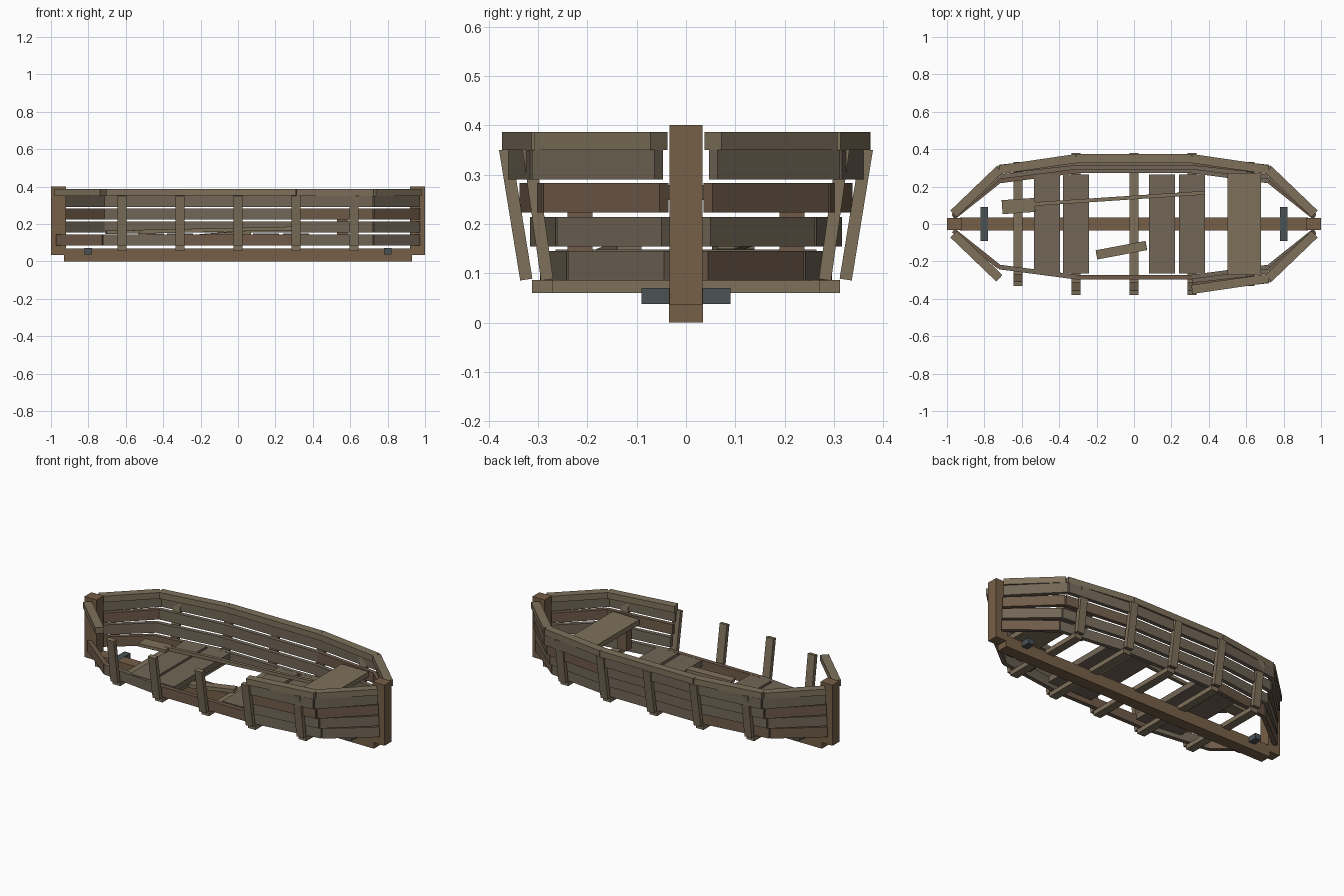
import bpy, math, random
from mathutils import Vector

if "Cube" in bpy.data.objects:
    bpy.data.objects.remove(bpy.data.objects["Cube"])

random.seed(4)


def mat(name, rgb):
    m = bpy.data.materials.new(name)
    m.diffuse_color = (*rgb, 1)
    m.use_nodes = True
    m.node_tree.nodes["Principled BSDF"].inputs["Base Color"].default_value = m.diffuse_color
    return m


LIGHT = mat("light_wood", (0.21, 0.165, 0.105))
WORN = mat("worn_wood", (0.17, 0.135, 0.095))
BROWN = mat("brown_wood", (0.16, 0.105, 0.068))
KEEL = mat("keel_wood", (0.18, 0.115, 0.065))
IRON = mat("iron", (0.07, 0.085, 0.09))


def box(name, center, size, m, rot=(0, 0, 0)):
    bpy.ops.mesh.primitive_cube_add(size=1, location=center, rotation=rot)
    o = bpy.context.object
    o.name = name
    o.scale = size
    o.data.materials.append(m)
    return o


def beam(name, a, b, width, height, m):
    """Level-sided plank running from a to b."""
    a, b = Vector(a), Vector(b)
    d = b - a
    yaw = math.atan2(d.y, d.x)
    pitch = -math.atan2(d.z, d.xy.length)
    return box(name, (a + b) / 2, (d.length, width, height), m, (0, pitch, yaw))


# Keel, end posts and iron straps
box("keel", (0, 0, 0.035), (1.86, 0.07, 0.07), KEEL)
for s, n in ((-1, "stern"), (1, "bow")):
    box(n + "_post", (s * 0.96, 0, 0.218), (0.08, 0.066, 0.365), KEEL)
    box(n + "_iron_strap", (s * 0.80, 0, 0.054), (0.04, 0.18, 0.033), IRON)

# Floor timbers and leaning ribs
for x in (-0.62, -0.31, 0, 0.31, 0.62):
    k = 0.87 if abs(x) > 0.5 else 1.0
    box("floor_timber", (x, 0, 0.073), (0.05, 0.625 * k, 0.027), LIGHT)
    for s in (-1, 1):
        y0, y1 = 0.324 * k, 0.367 * k
        lean = -math.atan2(y1 - y0, 0.265)
        box("rib", (x, s * (y0 + y1) / 2, 0.2195), (0.048, 0.025, 0.268), LIGHT,
            (s * lean, 0, 0))

# Side planks: mid half-width, knuckle half-width, end half-width, mid height
STRAKES = [(0.284, 0.230, 0.035, 0.115), (0.304, 0.252, 0.040, 0.184),
           (0.325, 0.280, 0.045, 0.253), (0.350, 0.304, 0.055, 0.320)]
GUNWALE = (0.350, 0.290, 0.055, 0.3685)


def run(side, profile):
    """Five straight segments from stern to bow."""
    mid, knuckle, end, z = profile
    pts = [(-0.965, end), (-0.72, knuckle), (-0.31, mid),
           (0.31, mid), (0.72, knuckle), (0.965, end)]
    pts = [Vector((x, side * y, z)) for x, y in pts]
    return list(zip(pts, pts[1:]))


for side in (-1, 1):
    for row, profile in enumerate(STRAKES):
        for seg, (a, b) in enumerate(run(side, profile)):
            # the upper front planks are broken away aft of the bow
            if side < 0 and row > 0 and seg < 3:
                continue
            m = random.choice((BROWN, WORN)) if row % 2 == 0 else WORN
            beam("side_plank", a, b, 0.025, 0.06, m)
    for seg, (a, b) in enumerate(run(side, GUNWALE)):
        if side < 0 and seg in (1, 2):
            continue
        beam("gunwale", a, b, 0.048, 0.037, LIGHT)

# Remaining floor boards
for x in (-0.465, -0.31, 0.15, 0.31):
    box("floor_board", (x, 0, 0.13), (0.14, 0.53, 0.036), WORN)

# Bow seat on two supports
box("seat", (0.59, 0, 0.264), (0.18, 0.545, 0.03), LIGHT)
for s in (-1, 1):
    box("seat_support", (0.56, s * 0.215, 0.18), (0.06, 0.05, 0.14), BROWN)

# Loose oar and broken board
beam("oar_shaft", (-0.56, 0.105, 0.158), (0.38, 0.167, 0.178), 0.02, 0.02, LIGHT)
beam("oar_blade", (-0.705, 0.09, 0.155), (-0.53, 0.102, 0.158), 0.075, 0.018, LIGHT)
beam("broken_board", (-0.20, -0.165, 0.135), (0.065, -0.115, 0.155), 0.05, 0.022, LIGHT)
